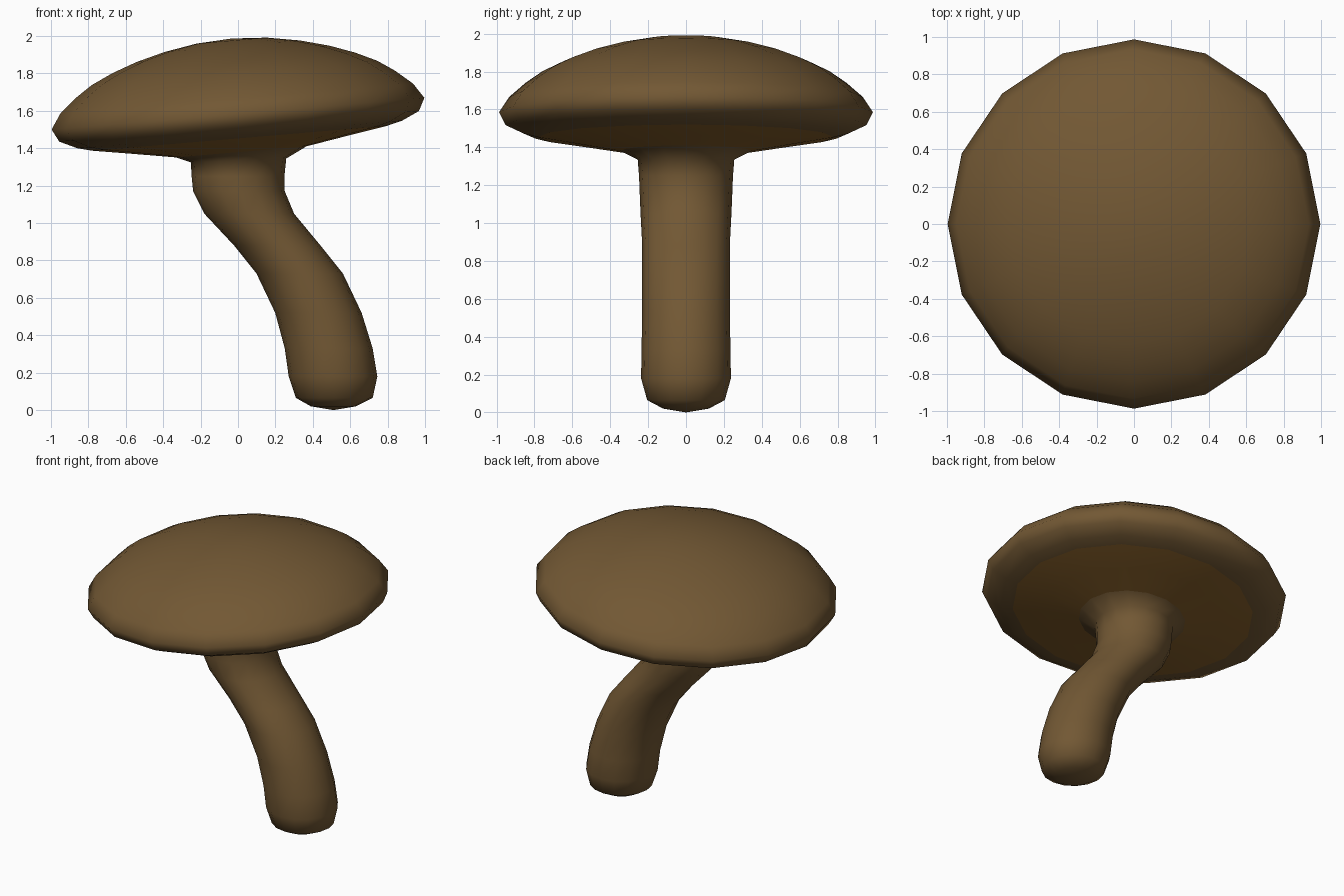
import bpy, bmesh, math

if "Cube" in bpy.data.objects:
    bpy.data.objects.remove(bpy.data.objects["Cube"])

SIDES = 16
TILT = math.atan(0.085)      # cap leans: right side higher
CAP_Z = 1.585


def material(name, rgb):
    m = bpy.data.materials.new(name)
    m.diffuse_color = (*rgb, 1)
    m.use_nodes = True
    m.node_tree.nodes["Principled BSDF"].inputs["Base Color"].default_value = m.diffuse_color
    return m


brown = material("mushroom brown", (0.168, 0.097, 0.034))
gill_brown = material("gill brown", (0.245, 0.118, 0.024))


def tilted_ring(r, z):
    """Ring around the leaning cap axis."""
    pts = []
    for i in range(SIDES):
        a = 2 * math.pi * i / SIDES
        x, y = r * math.cos(a), r * math.sin(a) * 0.987
        pts.append((x * math.cos(TILT) - z * math.sin(TILT), y,
                    CAP_Z + x * math.sin(TILT) + z * math.cos(TILT)))
    return pts


def level_ring(cx, r, z, slope=0.0):
    """Nearly level ring for the stem."""
    pts = []
    for i in range(SIDES):
        a = 2 * math.pi * i / SIDES
        x = r * math.cos(a)
        pts.append((cx + x, r * math.sin(a), z + slope * x))
    return pts


def loft(name, rings, mats, index_rule=lambda k: 0):
    """Skin a stack of rings; zero-radius rings collapse to a pole."""
    bm = bmesh.new()
    vs = [[bm.verts.new(p) for p in ring] for ring in rings]
    for k, (a, b) in enumerate(zip(vs, vs[1:])):
        for i in range(SIDES):
            j = (i + 1) % SIDES
            f = bm.faces.new((a[i], a[j], b[j], b[i]))
            f.smooth = True
            f.material_index = index_rule(k)
    bmesh.ops.remove_doubles(bm, verts=bm.verts, dist=1e-5)
    me = bpy.data.meshes.new(name)
    bm.to_mesh(me)
    bm.free()
    for m in mats:
        me.materials.append(m)
    ob = bpy.data.objects.new(name, me)
    bpy.context.collection.objects.link(ob)
    return ob


# Cap: gill underside outwards, round the rim, up to the crown
cap_profile = [(0.35, -0.205), (0.57, -0.168), (0.79, -0.132),
               (0.87, -0.112), (0.965, -0.068), (1.0, 0.0), (0.946, 0.081),
               (0.857, 0.157), (0.767, 0.218), (0.652, 0.272),
               (0.517, 0.321), (0.362, 0.362), (0.188, 0.392), (0, 0.403)]
loft("cap", [tilted_ring(r, z) for r, z in cap_profile],
     [brown, gill_brown], lambda k: 1 if k < 2 else 0)

# Stem: curved, rounded foot, flared collar under the cap (centre x, radius, z)
stem_path = [(0.51, 0, 0.0), (0.51, 0.12, 0.02), (0.515, 0.205, 0.065),
             (0.508, 0.237, 0.18), (0.485, 0.235, 0.33), (0.43, 0.231, 0.52),
             (0.33, 0.231, 0.73), (0.21, 0.231, 0.88), (0.06, 0.24, 1.05),
             (0.005, 0.245, 1.17), (0.0, 0.248, 1.25)]
stem_rings = [level_ring(*p) for p in stem_path]
stem_rings += [level_ring(0.003, 0.255, 1.335, 0.04), tilted_ring(0.35, -0.205)]
loft("stem", stem_rings, [brown])
